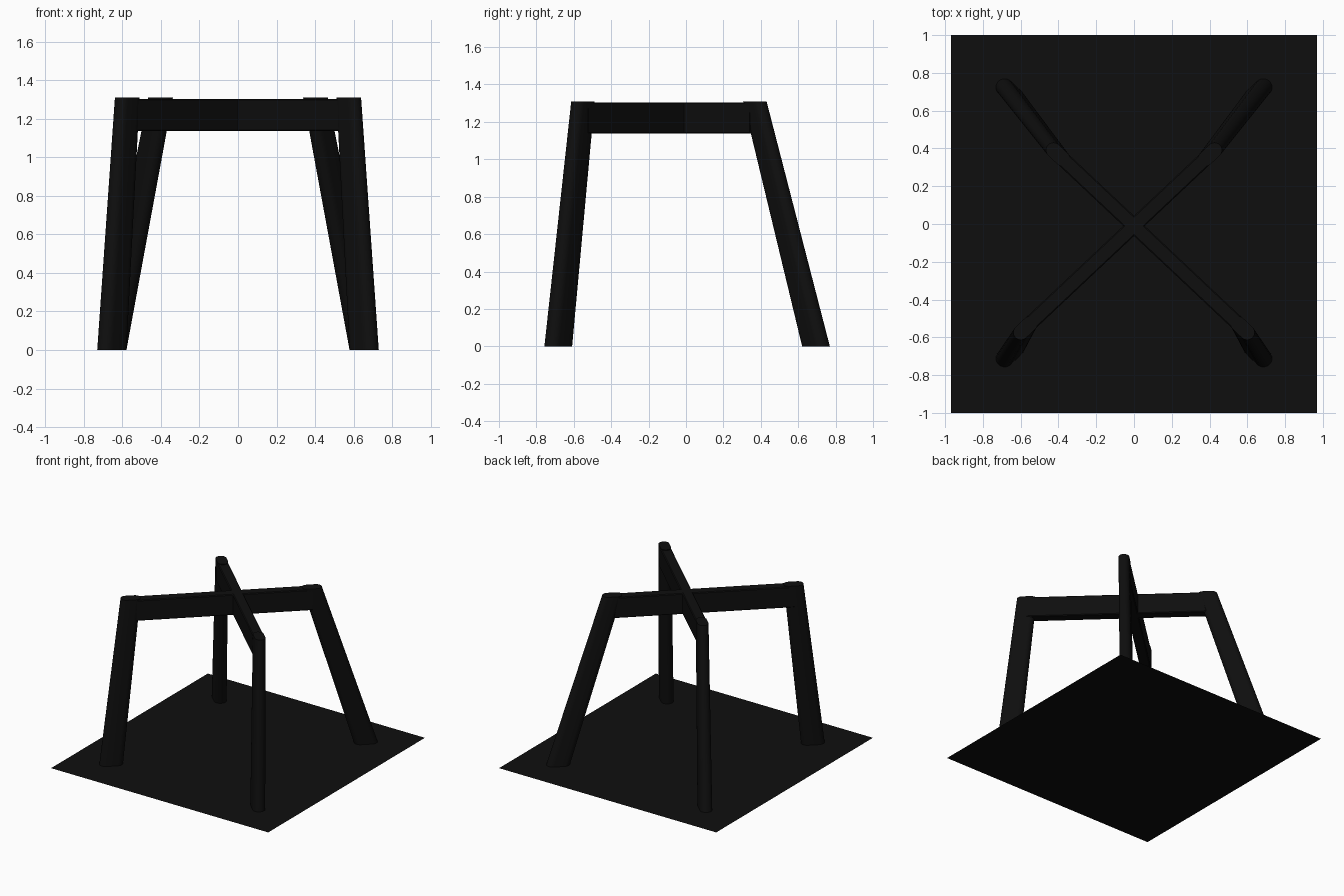
import bpy, bmesh, math
from mathutils import Vector

if "Cube" in bpy.data.objects:
    bpy.data.objects.remove(bpy.data.objects["Cube"])

black = bpy.data.materials.new("matte black")
black.diffuse_color = (0.0045, 0.0045, 0.0045, 1)
black.use_nodes = True
black.node_tree.nodes["Principled BSDF"].inputs["Base Color"].default_value = black.diffuse_color

TOP = 1.31


def finish(name, bm):
    bmesh.ops.recalc_face_normals(bm, faces=bm.faces)
    me = bpy.data.meshes.new(name)
    bm.to_mesh(me)
    bm.free()
    me.materials.append(black)
    ob = bpy.data.objects.new(name, me)
    bpy.context.collection.objects.link(ob)
    return ob


def smooth(ob):
    bpy.ops.object.select_all(action='DESELECT')
    bpy.context.view_layer.objects.active = ob
    ob.select_set(True)
    bpy.ops.object.shade_smooth_by_angle(angle=math.radians(35))


def stadium(center, direction, z, r, half, n=12):
    # Rounded slot outline, long axis along direction
    d = Vector((direction.x, direction.y, 0)).normalized()
    s = Vector((-d.y, d.x, 0))
    pts = []
    for sign in (1, -1):
        for i in range(n + 1):
            a = -math.pi / 2 + math.pi * i / n
            pts.append(Vector((center[0], center[1], z))
                       + sign * (d * (half + r * math.cos(a)) + s * r * math.sin(a)))
    return pts


def leg(name, foot, head, direction):
    # Tapered rounded leg, cut level at floor and top
    bm = bmesh.new()
    low = [bm.verts.new(p) for p in stadium(foot, direction, 0, 0.046, 0.041)]
    high = [bm.verts.new(p) for p in stadium(head, direction, TOP, 0.040, 0.033)]
    n = len(low)
    for i in range(n):
        j = (i + 1) % n
        bm.faces.new((low[i], low[j], high[j], high[i]))
    bm.faces.new(high)
    smooth(finish(name, bm))


def beam(name, a, b):
    # Level crossbar with slightly eased long edges
    d = (b - a).normalized()
    s = Vector((-d.y, d.x, 0))
    w, z0, z1, c = 0.039, 1.137, 1.304, 0.006
    prof = [(-w + c, z0), (w - c, z0), (w, z0 + c), (w, z1 - c),
            (w - c, z1), (-w + c, z1), (-w, z1 - c), (-w, z0 + c)]
    bm = bmesh.new()
    ends = [[bm.verts.new(p + s * u + Vector((0, 0, z))) for u, z in prof] for p in (a, b)]
    for i in range(8):
        j = (i + 1) % 8
        bm.faces.new((ends[0][i], ends[0][j], ends[1][j], ends[1][i]))
    for e in ends:
        bm.faces.new(e)
    finish(name, bm)


# Two crossing frames, mirrored left to right
for side, label in ((-1, "left"), (1, "right")):
    front_top = Vector((side * 0.575, -0.551, 0))
    back_top = Vector((-side * 0.402, 0.368, 0))
    run = back_top - front_top
    leg("front_leg_" + label, (side * 0.655, -0.683), front_top, run)
    leg("back_leg_opposite_" + label, (-side * 0.655, 0.695), back_top, run)
    beam("crossbar_" + label, front_top, back_top)

# Flat base sheet
bm = bmesh.new()
bm.faces.new([bm.verts.new((x, y, 0)) for x, y in
              ((-0.97, -1), (0.97, -1), (0.97, 1), (-0.97, 1))])
finish("base_sheet", bm)
